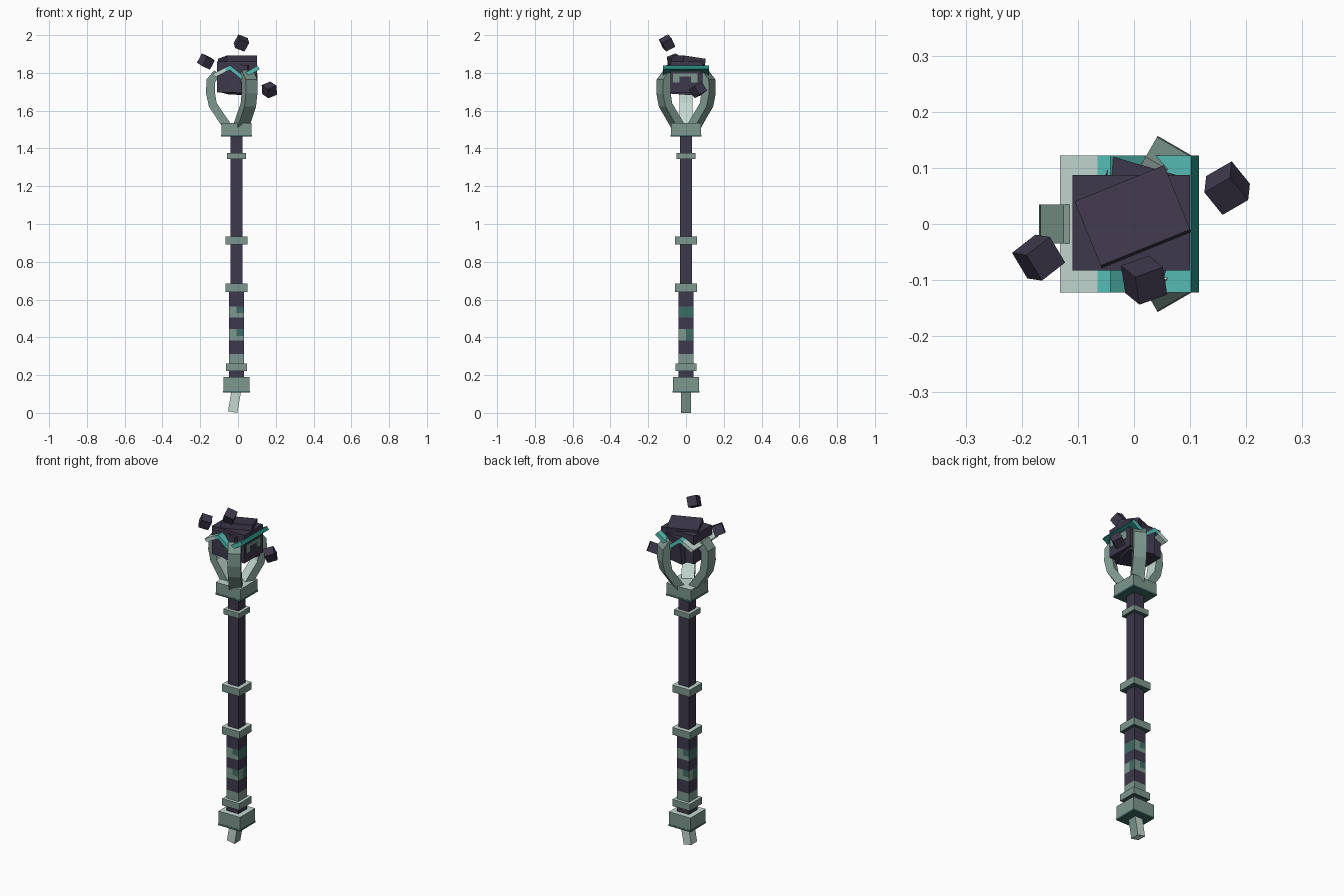
import bpy, bmesh
from math import radians
from mathutils import Matrix, Euler, Vector

if "Cube" in bpy.data.objects:
    bpy.data.objects.remove(bpy.data.objects["Cube"])

CX = -0.008  # staff axis


def material(name, hex_code):
    chans = [int(hex_code[i:i + 2], 16) / 255 for i in (0, 2, 4)]
    lin = [((c + 0.055) / 1.055) ** 2.4 for c in chans] + [1]
    m = bpy.data.materials.new(name)
    m.use_nodes = True
    m.diffuse_color = lin
    m.node_tree.nodes["Principled BSDF"].inputs["Base Color"].default_value = lin
    return m


DARK = material("dark violet stone", "3e384b")
GREEN = material("sage green", "7c978d")
SHADE = material("deep green", "3f6c66")
PALE = material("pale green", "c3d8d0")
TEAL = material("teal", "56c0b7")
DEEP = material("deep teal", "26827a")


def finish(name, bm, mats, rule=None):
    bmesh.ops.recalc_face_normals(bm, faces=bm.faces)
    bm.normal_update()
    if rule:
        for f in bm.faces:
            f.material_index = rule(f)
    me = bpy.data.meshes.new(name)
    bm.to_mesh(me)
    bm.free()
    for m in mats:
        me.materials.append(m)
    ob = bpy.data.objects.new(name, me)
    bpy.context.collection.objects.link(ob)
    return ob


def box(name, centre, size, mats, rot=(0, 0, 0), rule=None):
    bm = bmesh.new()
    turn = Euler([radians(a) for a in rot]).to_matrix().to_4x4()
    mat = Matrix.Translation(centre) @ turn @ Matrix.Diagonal((*size, 1))
    bmesh.ops.create_cube(bm, size=1, matrix=mat)
    return finish(name, bm, mats, rule)


def collar_rule(f):
    return 1 if f.normal.z > 0.9 else 2 if f.normal.z < -0.9 else 0


def collar(name, half, low, high):
    box(name, (CX, 0, (low + high) / 2), (2 * half, 2 * half, high - low),
        [GREEN, PALE, SHADE], rule=collar_rule)


def loft(name, sections, half, mats, rule):
    """Extrude a strip of (outer, inner) x/z point pairs along y."""
    bm = bmesh.new()
    rows = []
    for outer, inner in sections:
        rows.append([bm.verts.new((p[0], y, p[1]))
                     for p, y in ((outer, -half), (outer, half), (inner, half), (inner, -half))])
    for a, b in zip(rows, rows[1:]):
        for i in range(4):
            j = (i + 1) % 4
            bm.faces.new((a[i], a[j], b[j], b[i]))
    bm.faces.new(rows[0])
    bm.faces.new(rows[-1])
    return finish(name, bm, mats, rule)


# Shaft and collars
box("shaft", (CX, 0, 0.83), (0.066, 0.066, 1.3), [DARK])
collar("upper_collar", 0.05, 1.343, 1.375)
collar("middle_collar", 0.057, 0.891, 0.933)
collar("grip_top_collar", 0.057, 0.641, 0.684)
collar("grip_bottom_collar", 0.056, 0.222, 0.262)
collar("pommel", 0.07, 0.108, 0.19)
collar("head_cup", 0.08, 1.463, 1.535)

# Dark trim under the cup and pommel
for part, half, low in (("head_cup", 0.081, 1.462), ("pommel", 0.071, 0.107)):
    box(part + "_trim", (CX, 0, low + 0.005), (2 * half, 2 * half, 0.01), [SHADE])

# Wrapped grip with stepped stripes
bm = bmesh.new()
bmesh.ops.create_cube(bm, size=1, matrix=Matrix.Translation((CX, 0, 0.42))
                      @ Matrix.Diagonal((0.078, 0.078, 0.48, 1)))


def cut(point, normal):
    bmesh.ops.bisect_plane(bm, geom=bm.verts[:] + bm.edges[:] + bm.faces[:],
                           plane_co=point, plane_no=normal)


cut((CX, 0, 0), (1, 0, 0))
cut((CX, 0, 0), (0, 1, 0))
for k in range(1, 40):
    cut((0, 0, 0.18 + 0.012 * k), (0, 0, 1))


def grip_rule(f):
    c = f.calc_center_median() - Vector((CX, 0, 0))
    across = c.x * f.normal.y - c.y * f.normal.x  # side of each face
    phase = (c.z - 0.258) % 0.123
    if c.z < 0.258 or c.z > 0.58 or phase > 0.058:
        return 0
    if abs(f.normal.x) > 0.5:
        return 2 if c.z > 0.48 or (c.z > 0.36 and across < 0) else 1
    return 2 if c.z > 0.36 and across < 0 and phase > 0.03 else 1


finish("grip", bm, [DARK, GREEN, SHADE], grip_rule)

# Crooked tip
box("tip", (-0.019, 0, 0.0585), (0.05, 0.054, 0.11), [PALE, GREEN], rot=(0, 10, 0),
    rule=lambda f: 1 if f.normal.x > 0.5 else 0)

# Three curved claws
claw = [((0.065, 1.50), (0.02, 1.515)), ((0.146, 1.622), (0.105, 1.64)),
        ((0.161, 1.69), (0.115, 1.70)), ((0.159, 1.765), (0.113, 1.752)),
        ((0.118, 1.814), (0.085, 1.783))]

for label, angle in (("right", 180), ("front", -60), ("back", 60)):
    ob = loft(label + "_claw", claw, 0.035, [GREEN, PALE],
              lambda f: 1 if f.normal.x < -0.3 else 0)
    ob.location.x = CX
    ob.rotation_euler.z = radians(angle)

# Zigzag crown plate
crown = [((-0.132, 1.795), (-0.12, 1.778)), ((-0.065, 1.829), (-0.065, 1.806)),
         ((-0.042, 1.84), (-0.042, 1.815)), ((0.02, 1.79), (0.02, 1.764)),
         ((0.102, 1.838), (0.116, 1.82))]


def crown_rule(f):
    x = f.calc_center_median().x
    if x < -0.07:
        return 0
    return 2 if x > 0.1 or f.normal.z < -0.3 else 1


loft("crown_plate", crown, 0.122, [PALE, TEAL, DEEP], crown_rule)

# Stone core of overlapping blocks
box("core_block", (-0.005, 0.002, 1.778), (0.21, 0.17, 0.165), [DARK])
box("core_turned_block", (0.0, 0.005, 1.764), (0.15, 0.19, 0.15), [DARK], rot=(-4, 3, -16))
box("core_cap", (-0.002, 0.013, 1.866), (0.172, 0.125, 0.035), [DARK], rot=(-8, 0, 22))

# Arch inlay on the core's side
box("inlay_bar", (0.1, -0.005, 1.789), (0.008, 0.13, 0.016), [GREEN])
for label, y in (("front", -0.052), ("back", 0.044)):
    box(label + "_inlay_leg", (0.1, y, 1.766), (0.008, 0.034, 0.032), [GREEN])

# Floating fragments
fragments = {"right": ((-0.17, -0.06, 1.86), (20, 20, 38)),
             "top": ((0.018, -0.1, 1.958), (30, 20, 20)),
             "left": ((0.166, 0.064, 1.71), (25, -20, 30))}
for label, (place, turn) in fragments.items():
    box(label + "_fragment", place, (0.056, 0.056, 0.056), [DARK], rot=turn)
